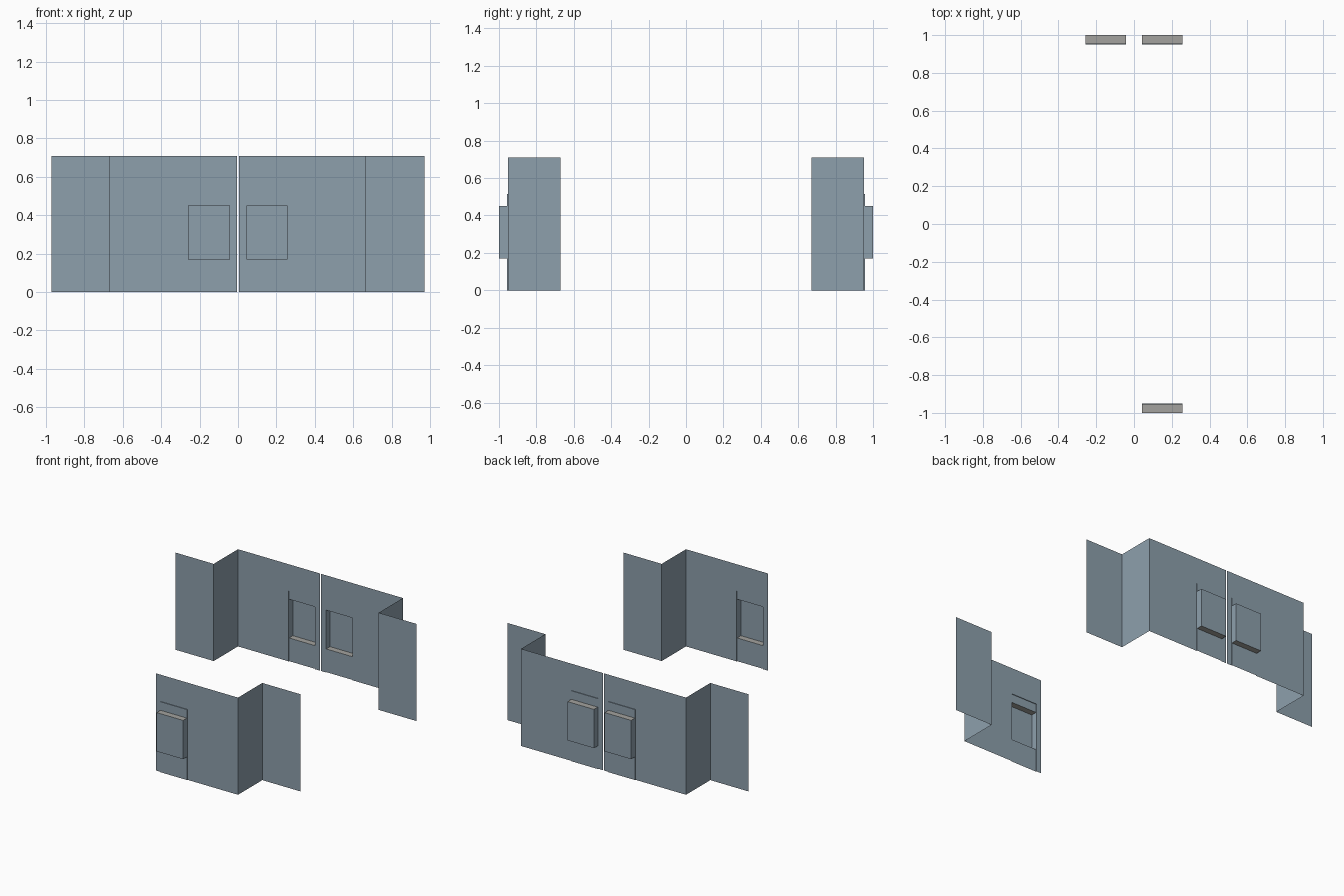
import bpy, bmesh
from mathutils import Vector

if "Cube" in bpy.data.objects:
    bpy.data.objects.remove(bpy.data.objects["Cube"])

def material(name, rgb):
    m = bpy.data.materials.new(name)
    m.diffuse_color = (*rgb, 1)
    m.use_nodes = True
    m.node_tree.nodes["Principled BSDF"].inputs["Base Color"].default_value = m.diffuse_color
    return m

BLUE = material("slate_blue_wall", (0.27, 0.35, 0.415))
GREY = material("warm_grey_sill", (0.37, 0.365, 0.345))

# key dimensions of one bay (first quadrant, mirrored into the others)
X0, XC, X1 = 0.005, 0.666, 0.973      # inner end, corner, outer end
YW, YI = 0.951, 0.671                 # main wall plane, wing plane
H = 0.709
DX0, DX1, DH, DY = 0.043, 0.257, 0.514, 0.956   # shallow door recess
NZ0, NZ1, NY = 0.169, 0.452, 1.0                # window niche

def quad_y(y, x0, x1, z0, z1):
    return [(x0, y, z0), (x1, y, z0), (x1, y, z1), (x0, y, z1)]

def quad_x(x, y0, y1, z0, z1):
    return [(x, y0, z0), (x, y1, z0), (x, y1, z1), (x, y0, z1)]

def quad_z(z, x0, x1, y0, y1):
    return [(x0, y0, z), (x1, y0, z), (x1, y1, z), (x0, y1, z)]

def sheet(name, quads, sx, sy, mats=(BLUE,), rule=None):
    """Thin sheet object, mirrored by sx, sy, faces turned to the inside."""
    bm = bmesh.new()
    inside = Vector((sx * 0.15, sy * 0.8, 0.3))
    for q in quads:
        f = bm.faces.new([bm.verts.new((sx * x, sy * y, z)) for x, y, z in q])
        f.normal_update()
        if f.normal.dot(inside - f.calc_center_median()) < 0:
            f.normal_flip()
        if rule:
            f.material_index = rule(f)
    bmesh.ops.remove_doubles(bm, verts=bm.verts, dist=1e-5)
    me = bpy.data.meshes.new(name)
    bm.to_mesh(me)
    bm.free()
    for m in mats:
        me.materials.append(m)
    bpy.context.collection.objects.link(bpy.data.objects.new(name, me))

# main wall around the recess, then the stepped return and the wing
wall = [quad_y(YW, X0, DX0, 0, DH), quad_y(YW, X0, DX0, DH, H),
        quad_y(YW, DX0, DX1, DH, H),
        quad_y(YW, DX1, XC, 0, DH), quad_y(YW, DX1, XC, DH, H),
        quad_x(XC, YI, YW, 0, DH), quad_x(XC, YI, YW, DH, H),
        quad_y(YI, XC, X1, 0, DH), quad_y(YI, XC, X1, DH, H)]

# shallow recess: jambs, head and panel above and below the niche
recess = [quad_x(x, YW, DY, a, b) for x in (DX0, DX1)
          for a, b in ((0, NZ0), (NZ0, NZ1), (NZ1, DH))]
recess += [quad_z(DH, DX0, DX1, YW, DY),
           quad_y(DY, DX0, DX1, 0, NZ0), quad_y(DY, DX0, DX1, NZ1, DH)]

# niche box: sides, back, and grey sill and head
niche = [quad_x(DX0, DY, NY, NZ0, NZ1), quad_x(DX1, DY, NY, NZ0, NZ1),
         quad_y(NY, DX0, DX1, NZ0, NZ1),
         quad_z(NZ0, DX0, DX1, DY, NY), quad_z(NZ1, DX0, DX1, DY, NY)]

# three bays; the front left quadrant is open
for label, sx, sy in (("back_left", -1, 1), ("back_right", 1, 1), ("front_right", 1, -1)):
    sheet(label + "_wall", wall, sx, sy)
    sheet(label + "_door_recess", recess, sx, sy)
    sheet(label + "_window_niche", niche, sx, sy, (BLUE, GREY),
          lambda f: int(abs(f.normal.z) > 0.5))
